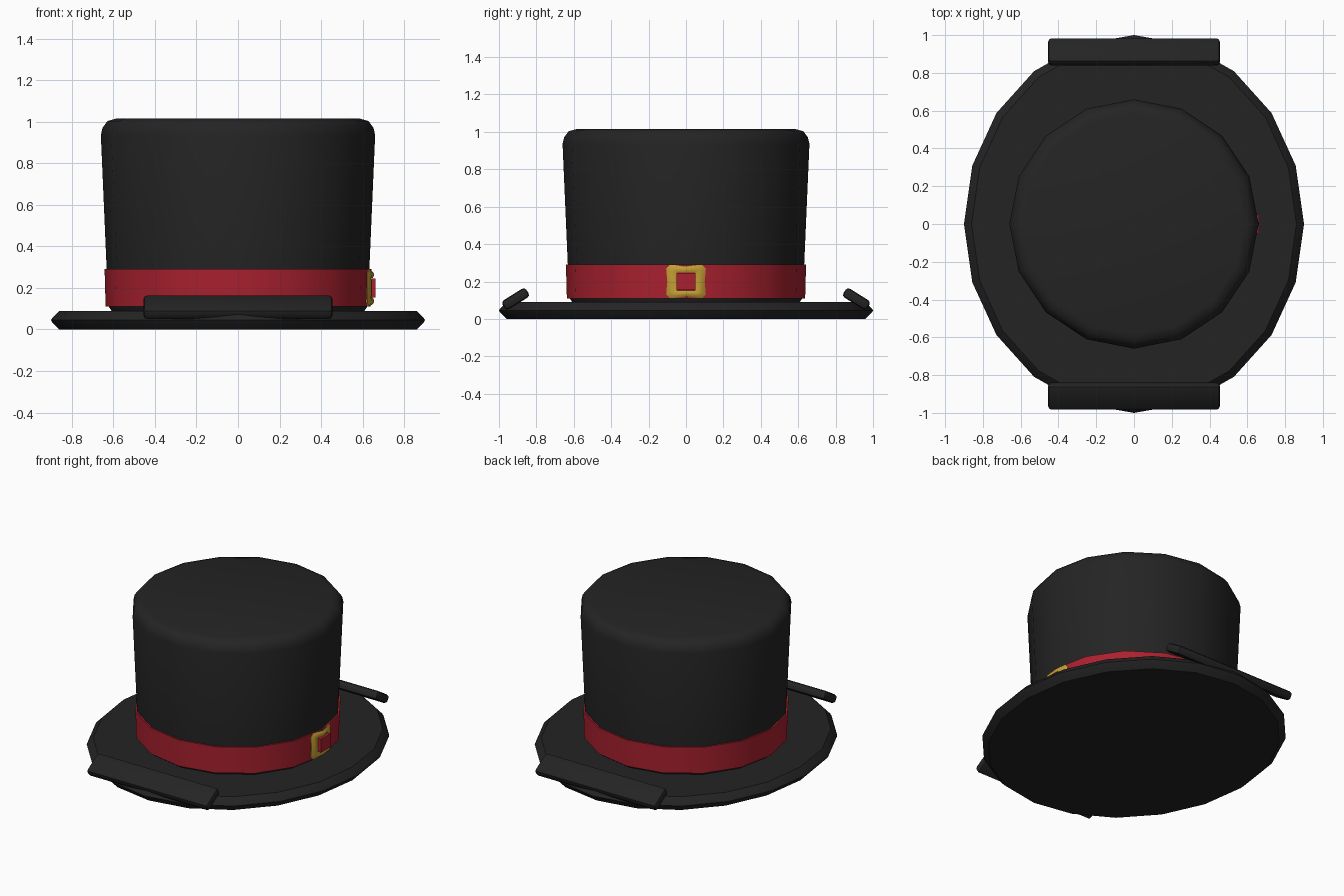
import bpy, bmesh, math

if "Cube" in bpy.data.objects:
    bpy.data.objects.remove(bpy.data.objects["Cube"])


def material(name, rgb):
    m = bpy.data.materials.new(name)
    m.diffuse_color = (*rgb, 1)
    m.use_nodes = True
    m.node_tree.nodes["Principled BSDF"].inputs["Base Color"].default_value = m.diffuse_color
    return m


BLACK = material("black felt", (0.0175, 0.0175, 0.0175))
RED = material("red ribbon", (0.40, 0.015, 0.028))
GOLD = material("gold metal", (0.55, 0.34, 0.035))


def finish(bm, name, mat, angle=40):
    bmesh.ops.recalc_face_normals(bm, faces=bm.faces)
    me = bpy.data.meshes.new(name)
    bm.to_mesh(me)
    bm.free()
    ob = bpy.data.objects.new(name, me)
    bpy.context.collection.objects.link(ob)
    me.materials.append(mat)
    bpy.ops.object.select_all(action='DESELECT')
    ob.select_set(True)
    bpy.context.view_layer.objects.active = ob
    bpy.ops.object.shade_smooth_by_angle(angle=math.radians(angle))
    return ob


def bridge(bm, a, b):
    for i in range(len(a)):
        j = (i + 1) % len(a)
        bm.faces.new((a[i], a[j], b[j], b[i]))


def lathe(name, profile, sides, mat):
    """Profile of (x radius, y radius, z) rings, capped at both ends."""
    bm = bmesh.new()
    rings = []
    for rx, ry, z in profile:
        rings.append([bm.verts.new((rx * math.cos(t), ry * math.sin(t), z))
                      for t in (2 * math.pi * i / sides for i in range(sides))])
    for a, b in zip(rings, rings[1:]):
        bridge(bm, a, b)
    bm.faces.new(rings[0])
    bm.faces.new(rings[-1])
    return finish(bm, name, mat)


# oval brim with a pointed rim
lathe("brim", [(0.86, 0.96, 0), (0.893, 0.993, 0.033), (0.9, 1.0, 0.045),
               (0.893, 0.993, 0.057), (0.86, 0.96, 0.09)], 20, BLACK)

# flared crown with rounded top edge
lathe("crown", [(r, r, z) for r, z in ((0.605, 0.085), (0.622, 0.11), (0.632, 0.29), (0.66, 0.935),
                                       (0.652, 0.97), (0.628, 1.003), (0.585, 1.015))], 16, BLACK)

# ribbon around the crown
lathe("hat_band", [(0.637, 0.637, 0.11), (0.642, 0.642, 0.29)], 16, RED)


def box(name, size, loc, mat, bevel=0.0, tilt=0.0):
    bm = bmesh.new()
    bmesh.ops.create_cube(bm, size=1)
    bmesh.ops.scale(bm, vec=size, verts=bm.verts)
    if bevel:
        bmesh.ops.bevel(bm, geom=bm.edges[:], offset=bevel, segments=2,
                        profile=0.5, affect='EDGES')
    ob = finish(bm, name, mat)
    ob.location = loc
    ob.rotation_euler.x = tilt
    return ob


# tilted curled edges at front and back
for side, label in ((-1, "front"), (1, "back")):
    box(label + "_brim_curl", (0.91, 0.15, 0.056), (0, side * 0.911, 0.107),
        BLACK, 0.018, -side * math.radians(32))

# buckle frame wrapped round the band on the right side
outer = [(0.1, 0), (0.106, 0.068), (0.086, 0.09), (0, 0.082)]
inner = [(0.05, 0), (0.05, 0.045), (0.048, 0.047), (0, 0.047)]


def loop(quarter):
    a, b, c, d = quarter
    half = [a, b, c, d, (-c[0], c[1]), (-b[0], b[1])]
    return half + [(-y, -z) for y, z in half]


bm = bmesh.new()
rings = []
for t, off in ((0, -0.015), (0, 0.004), (0.3, 0.013), (0.65, 0.015), (1, 0.008), (1, -0.015)):
    rings.append([bm.verts.new((0.64 - 0.2 * abs(y0 + (y1 - y0) * t) + off,
                                y0 + (y1 - y0) * t, 0.2 + z0 + (z1 - z0) * t))
                  for (y0, z0), (y1, z1) in zip(loop(outer), loop(inner))])
for i in range(len(rings)):
    bridge(bm, rings[i], rings[(i + 1) % len(rings)])
finish(bm, "buckle_frame", GOLD, 50)

# red block inside the buckle
box("buckle_centre", (0.042, 0.1, 0.09), (0.64, 0, 0.2), RED)
